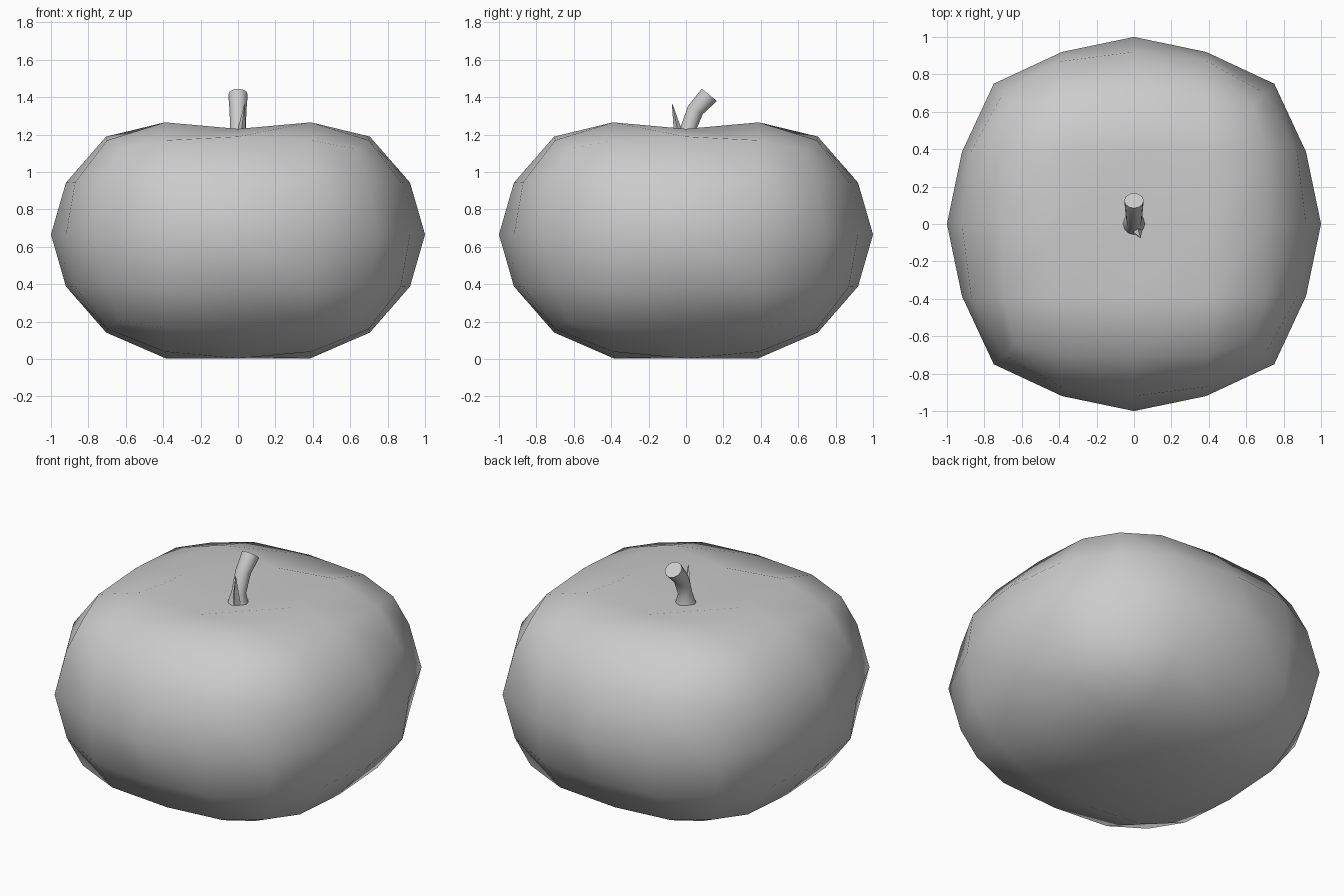
import bpy, bmesh
from math import sin, cos, tau, radians
from mathutils import Vector, Matrix

old = bpy.data.objects.get("Cube")
if old:
    bpy.data.objects.remove(old, do_unlink=True)

grey = bpy.data.materials.new("plain grey")
grey.use_nodes = True
grey.diffuse_color = (0.6, 0.6, 0.6, 1)
grey.node_tree.nodes["Principled BSDF"].inputs["Base Color"].default_value = grey.diffuse_color


def finish(name, bm, angle):
    """Turn a bmesh into a smooth-shaded object."""
    bmesh.ops.recalc_face_normals(bm, faces=bm.faces[:])
    mesh = bpy.data.meshes.new(name)
    bm.to_mesh(mesh)
    bm.free()
    mesh.materials.append(grey)
    obj = bpy.data.objects.new(name, mesh)
    bpy.context.collection.objects.link(obj)
    bpy.ops.object.select_all(action="DESELECT")
    obj.select_set(True)
    bpy.context.view_layer.objects.active = obj
    bpy.ops.object.shade_smooth_by_angle(angle=radians(angle))
    return obj


def loft(name, rings, sides, angle):
    """Skin a tube through rings of (centre, radius, tilt in degrees)."""
    bm = bmesh.new()
    loops = []
    for centre, radius, tilt in rings:
        turn = Matrix.Rotation(-radians(tilt), 3, "X")
        loops.append([bm.verts.new(Vector(centre) + turn @ Vector(
            (radius * cos(tau * i / sides), radius * sin(tau * i / sides), 0)))
            for i in range(sides)])
    for a, b in zip(loops, loops[1:]):
        for i in range(sides):
            j = (i + 1) % sides
            bm.faces.new((a[i], a[j], b[j], b[i]))
    bm.faces.new(loops[0])
    bm.faces.new(loops[-1])
    return finish(name, bm, angle)


# Fruit body: a gridded cube rounded by where each vertex sits on the grid
ROUND = {
    (2, 0, 0): (1, 0, 0),
    (2, 1, 0): (0.92, 0.385, 0),
    (2, 1, 1): (0.87, 0.39, 0.39),
    (2, 2, 0): (0.75, 0.75, 0),
    (2, 2, 1): (0.70, 0.70, 0.385),
    (2, 2, 2): (0.635, 0.635, 0.635),
}
DIMPLE = {0: 1.15, 1: 1.23, 2: 1.265}
SQUASH, MIDDLE = 0.72, 0.665

bm = bmesh.new()
bmesh.ops.create_cube(bm, size=4)
bmesh.ops.subdivide_edges(bm, edges=bm.edges[:], cuts=3, use_grid_fill=True)
for v in bm.verts:
    grid = [round(c) for c in v.co]
    key = tuple(sorted((abs(g) for g in grid), reverse=True))
    size = dict(zip(key, ROUND[key]))
    x, y, z = (size[abs(g)] * (1 if g > 0 else -1) for g in grid)
    if key == (2, 2, 0) and grid[2]:
        x, y, z = x * 0.94, y * 0.94, z * 0.97
    z = MIDDLE + z * SQUASH
    # Sunken top and flattened base
    if grid[2] == 2 and max(abs(grid[0]), abs(grid[1])) < 2:
        z = DIMPLE[abs(grid[0]) + abs(grid[1])]
    v.co = (x, y, max(z, 0.01 if key == (2, 0, 0) else 0))
finish("fruit_body", bm, 180)

# Leaning stem with a flat cut end
loft("stem", [
    ((0, 0, 1.14), 0.065, 0),
    ((0, 0.008, 1.22), 0.042, 12),
    ((0, 0.05, 1.33), 0.045, 28),
    ((0, 0.125, 1.412), 0.052, 39),
], 12, 50)

# Thin splinter beside the stem
loft("stem_splinter", [
    ((0.015, -0.03, 1.15), 0.03, 0),
    ((0.022, -0.05, 1.25), 0.018, -12),
    ((0.035, -0.073, 1.36), 0.002, -12),
], 4, 40)
